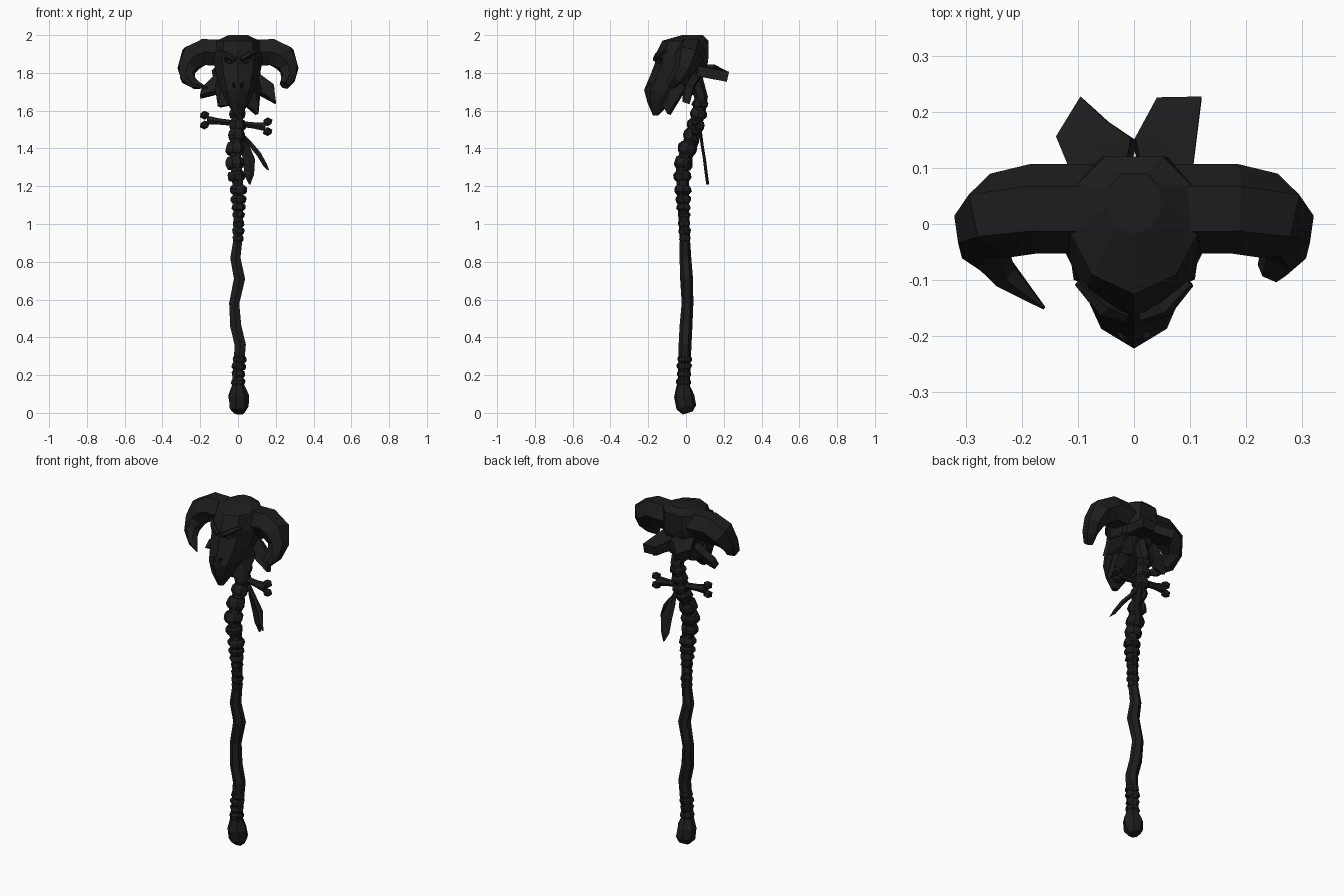
import bpy, bmesh, math, random
from mathutils import Vector, Matrix

if "Cube" in bpy.data.objects:
    bpy.data.objects.remove(bpy.data.objects["Cube"])

random.seed(4)
black = bpy.data.materials.new("black")
black.diffuse_color = (0.012, 0.012, 0.012, 1)
black.use_nodes = True
black.node_tree.nodes["Principled BSDF"].inputs["Base Color"].default_value = black.diffuse_color


def finish(name, bm):
    bmesh.ops.recalc_face_normals(bm, faces=bm.faces)
    me = bpy.data.meshes.new(name)
    bm.to_mesh(me)
    bm.free()
    ob = bpy.data.objects.new(name, me)
    me.materials.append(black)
    bpy.context.collection.objects.link(ob)
    return ob


def loft(name, rings):
    """Skin a closed tube over equal-length rings of points."""
    bm = bmesh.new()
    vs = [[bm.verts.new(p) for p in r] for r in rings]
    n = len(vs[0])
    for a, b in zip(vs, vs[1:]):
        for i in range(n):
            bm.faces.new((a[i], a[(i + 1) % n], b[(i + 1) % n], b[i]))
    bm.faces.new(vs[0])
    bm.faces.new(vs[-1])
    return finish(name, bm)


def tube(name, pts, sides=6, ref=(0, 1, 0), jitter=0.0):
    """Faceted tube along (x, y, z, radius) stations."""
    P = [Vector(p[:3]) for p in pts]
    rings = []
    for i, p in enumerate(P):
        t = (P[min(i + 1, len(P) - 1)] - P[max(i - 1, 0)]).normalized()
        u = t.cross(Vector(ref)).normalized()
        v = t.cross(u)
        ring = []
        for k in range(sides):
            a = math.tau * (k + 0.5) / sides
            r = pts[i][3] * (1 + random.uniform(-jitter, jitter))
            ring.append(p + (u * math.cos(a) + v * math.sin(a)) * r)
        rings.append(ring)
    return loft(name, rings)


def slab(name, outline, thick):
    """Ragged cloth or feather piece with some thickness."""
    bm = bmesh.new()
    vs = [bm.verts.new(p) for p in outline]
    c = bm.verts.new(sum((v.co for v in vs), Vector()) / len(vs))
    for i in range(len(vs)):
        bm.faces.new((vs[i], vs[(i + 1) % len(vs)], c))
    ob = finish(name, bm)
    m = ob.modifiers.new("thickness", "SOLIDIFY")
    m.thickness, m.offset = thick, 0
    return ob


# Crooked shaft
shaft = [(0, -.015, .12, .035), (0, -.01, .2, .032), (.012, -.005, .36, .034), (-.012, 0, .46, .034),
         (-.02, .008, .58, .031), (.008, .003, .71, .034), (-.014, -.003, .82, .031), (0, -.006, .92, .027),
         (.002, -.012, 1.06, .029), (0, -.017, 1.2, .033), (-.01, -.02, 1.3, .034), (-.015, .005, 1.4, .034),
         (-.005, .045, 1.5, .034), (0, .07, 1.6, .034), (0, .08, 1.67, .036), (0, .05, 1.78, .036)]
tube("shaft", shaft)
tube("foot_knob", [(.005, .01, 0, .03), (.005, 0, .03, .055), (0, -.01, .09, .055), (0, -.014, .15, .034)], 7, jitter=.08)


def on_shaft(z):
    for a, b in zip(shaft, shaft[1:]):
        if a[2] <= z <= b[2]:
            return Vector(a[:3]).lerp(Vector(b[:3]), (z - a[2]) / (b[2] - a[2]))


# Cord wraps and knobbly beads: (z, radius, height, sideways shift)
wraps = [(.165, .038, .035, 0), (.205, .036, .035, 0), (.245, .039, .035, 0), (.285, .037, .035, 0),
         (.925, .029, .035, 0), (.965, .033, .035, 0), (1.005, .031, .035, 0), (1.045, .033, .03, 0),
         (1.09, .037, .035, 0), (1.13, .041, .04, 0), (1.18, .045, .045, 0),
         (1.25, .047, .05, -.006), (1.32, .05, .06, -.008), (1.395, .05, .06, -.004),
         (1.465, .045, .055, 0), (1.525, .047, .05, 0), (1.585, .045, .045, -.004), (1.635, .043, .04, 0)]
for z, r, h, dx in wraps:
    lo, hi = on_shaft(z - h / 2), on_shaft(z + h / 2)
    off = Vector((dx, 0, random.uniform(-.004, .004)))
    pts = [(*(lo.lerp(hi, t) + off), r * s) for t, s in ((0, .82), (.3, 1.02), (.7, 1.02), (1, .82))]
    tube("wrap", pts, 7, jitter=.07)

# Skull mask: levels of (z, half width, front y, back y)
levels = [(2.0, .05, -.02, .09), (1.97, .115, -.125, .12), (1.89, .13, -.165, .12), (1.85, .128, -.165, .115),
          (1.79, .115, -.188, .09), (1.71, .09, -.222, .03), (1.645, .06, -.205, -.08), (1.575, .018, -.175, -.145)]
rings = []
for z, w, f, b in levels:
    half = [(.65, .14), (1, .45), (.92, .78), (.45, 1)]
    right = [Vector((w * u, f + (b - f) * v, z)) for u, v in half]
    left = [Vector((-p.x, p.y, p.z)) for p in reversed(right)]
    rings.append([Vector((0, f, z))] + right + left)
skull = loft("skull", rings)

# Eye and nostril hollows
bm = bmesh.new()
for s in (-1, 1):
    for x, y, z, sx, sz, tilt in ((.052, -.15, 1.865, .034, .018, .35), (.022, -.21, 1.735, .011, .02, -.3)):
        M = Matrix.Translation((s * x, y, z)) @ Matrix.Rotation(-s * tilt, 4, 'Y') @ Matrix.Diagonal((sx, .035, sz, 1))
        bmesh.ops.create_icosphere(bm, subdivisions=1, radius=1, matrix=M)
cutter = finish("hollow_cutter", bm)
cutter.hide_render = True
cutter.hide_set(True)
cut = skull.modifiers.new("hollows", "BOOLEAN")
cut.operation, cut.object = 'DIFFERENCE', cutter

# Slanted brows
for s in (-1, 1):
    tube("brow", [(s * .015, -.165, 1.87, .012), (s * .055, -.15, 1.895, .016), (s * .1, -.105, 1.915, .008)], 5)

# Curling horns, the right one snapped short
root = [(.06, .027, 1.905, .08), (.18, .027, 1.91, .08), (.24, .015, 1.88, .078),
        (.27, -.01, 1.825, .056), (.268, -.045, 1.775, .042)]
tube("left_horn", [(-x, y, z, r) for x, y, z, r in root] + [(-.23, -.09, 1.74, .027), (-.16, -.15, 1.72, .003)])
tube("right_horn", root + [(.245, -.083, 1.735, .027)])

# Ragged collar around the jaw
for s, drop in ((1, 0), (-1, .04)):
    slab("front_flap", [(s * .11, .0, 1.72), (s * .1, -.09, 1.58 + drop), (s * .04, -.115, 1.63), (s * .05, -.13, 1.76),
                        (s * .09, -.05, 1.82)], .025)
    slab("side_flap", [(s * .06, .05, 1.82), (s * .12, .05, 1.78), (s * .19, .02, 1.735 - drop * .5),
                       (s * .2, 0, 1.64 + drop * .8), (s * .1, 0, 1.70), (s * .04, .02, 1.69)], .04)
slab("back_flap", [(-.02, .06, 1.82), (0, .15, 1.82), (-.05, .185, 1.8), (-.09, .222, 1.78), (-.135, .15, 1.79), (-.1, .06, 1.82)], .05)
slab("back_flap", [(.02, .06, 1.81), (0, .15, 1.8), (.04, .22, 1.78), (.12, .222, 1.78), (.1, .06, 1.81)], .055)

# Bone tied across the shaft
a, b = Vector((-.165, .05, 1.55)), Vector((.145, .05, 1.515))
tube("bone", [(*a.lerp(b, t), r) for t, r in ((0, .027), (.2, .019), (.5, .017), (.8, .019), (1, .027))])
for end, s in ((a, -1), (b, 1)):
    for dz in (-.026, .026):
        bm = bmesh.new()
        M = Matrix.Translation(end + Vector((s * .012, 0, dz))) @ Matrix.Diagonal((1, .9, .85, 1))
        bmesh.ops.create_icosphere(bm, subdivisions=1, radius=.028, matrix=M)
        finish("bone_knuckle", bm)

# Two hanging feathers: (x, y, z, half width) along the quill
feathers = [[(.01, .07, 1.49, .006), (.06, .06, 1.43, .012), (.11, .035, 1.37, .013), (.145, .01, 1.31, .011), (.162, 0, 1.285, .003)],
            [(.015, .075, 1.5, .008), (.035, .085, 1.42, .022), (.058, .098, 1.34, .032), (.06, .108, 1.26, .025), (.062, .115, 1.21, .004)]]
for f, wdir in zip(feathers, ((.75, .1, .65), (1, .15, .1))):
    w = Vector(wdir)
    rings = []
    for x, y, z, h in f:
        c = Vector((x, y, z))
        rings.append([c - w * h, c + Vector((0, -.008, 0)), c + w * h, c + Vector((0, .008, 0))])
    loft("feather", rings)
